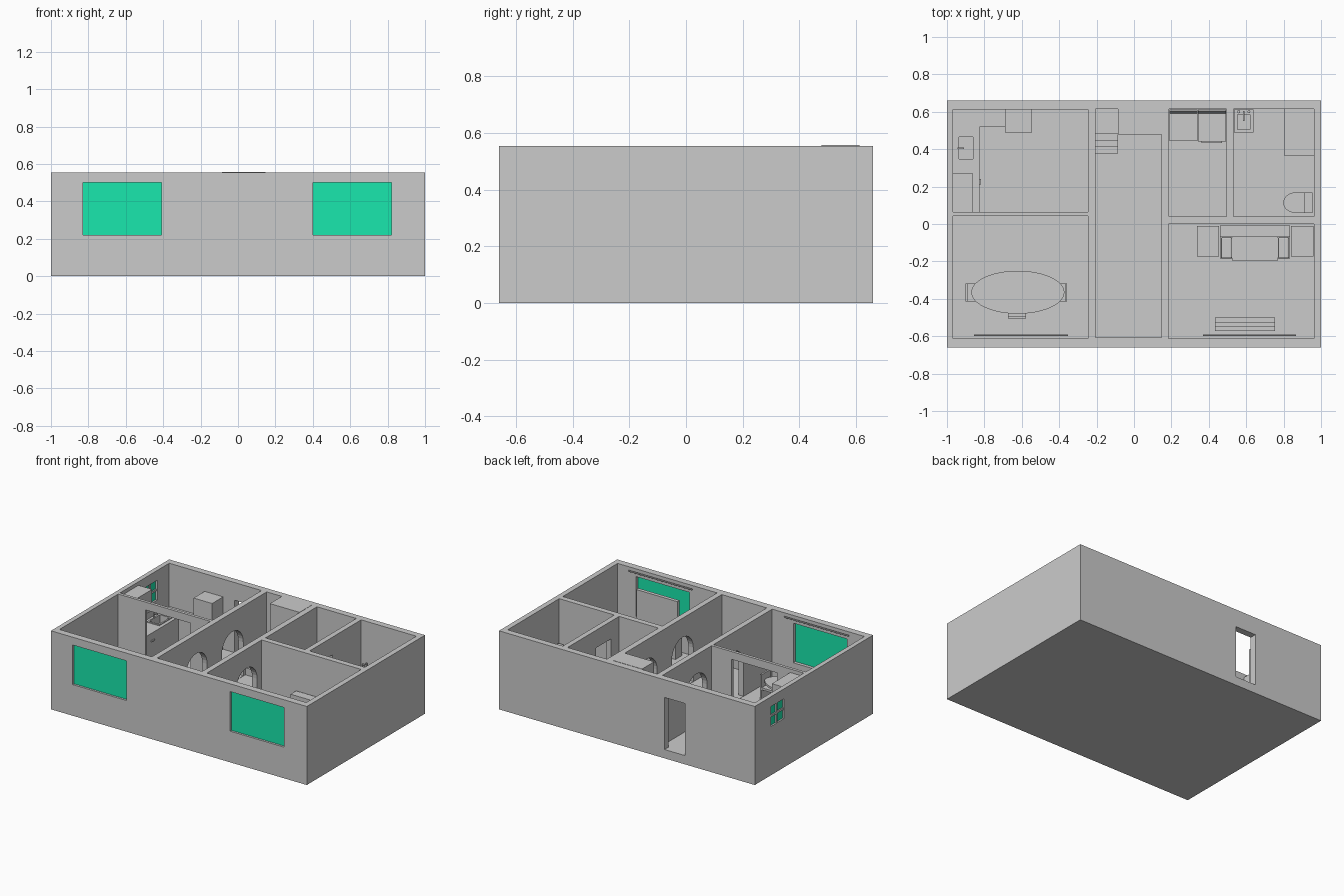
import bpy, bmesh, math
from mathutils import Matrix, Vector

if "Cube" in bpy.data.objects:
    bpy.data.objects.remove(bpy.data.objects["Cube"])

FLOOR, TOP = 0.06, 0.555
glass = bpy.data.materials.new("green_glass")
glass.diffuse_color = (0.01, 0.8, 0.42, 1)
glass.use_nodes = True
glass.node_tree.nodes["Principled BSDF"].inputs["Base Color"].default_value = glass.diffuse_color


def make(name, bm, mat=None):
    bmesh.ops.recalc_face_normals(bm, faces=bm.faces)
    me = bpy.data.meshes.new(name)
    bm.to_mesh(me)
    bm.free()
    ob = bpy.data.objects.new(name, me)
    bpy.context.collection.objects.link(ob)
    if mat:
        me.materials.append(mat)
    return ob


def prism(name, pts, lo, hi, axis='z', mat=None):
    """Extrude a profile along z (points x,y), x (points y,z) or y (points x,z)."""
    at = {'z': lambda a, b, h: (a, b, h), 'x': lambda a, b, h: (h, a, b),
          'y': lambda a, b, h: (a, h, b)}[axis]
    bm = bmesh.new()
    f = bm.faces.new([bm.verts.new(at(a, b, lo)) for a, b in pts])
    r = bmesh.ops.extrude_face_region(bm, geom=[f])
    d = Vector(at(0, 0, hi - lo))
    bmesh.ops.translate(bm, vec=d, verts=[v for v in r['geom'] if isinstance(v, bmesh.types.BMVert)])
    return make(name, bm, mat)


def box(name, x0, x1, y0, y1, z0, z1, mat=None):
    return prism(name, [(x0, y0), (x1, y0), (x1, y1), (x0, y1)], z0, z1, 'z', mat)


def ellipse(cx, cy, rx, ry, n=32, a0=0, a1=2 * math.pi):
    closed = abs(a1 - a0 - 2 * math.pi) < 1e-6
    return [(cx + rx * math.cos(a0 + (a1 - a0) * i / n), cy + ry * math.sin(a0 + (a1 - a0) * i / n))
            for i in range(n if closed else n + 1)]


def round_part(name, pts, lo, hi, axis='z'):
    ob = prism(name, pts, lo, hi, axis)
    bpy.context.view_layer.objects.active = ob
    ob.select_set(True)
    bpy.ops.object.shade_smooth_by_angle()
    ob.select_set(False)
    return ob


def cut(ob, cutters):
    bpy.context.view_layer.objects.active = ob
    for c in cutters:
        c.hide_render = True
        m = ob.modifiers.new("cut", 'BOOLEAN')
        m.operation, m.solver, m.object = 'DIFFERENCE', 'EXACT', c
        bpy.ops.object.modifier_apply(modifier=m.name)
        bpy.data.objects.remove(c)


# House shell with rooms, doorways and windows cut out
shell = box("house_walls", -1, 1, -0.66, 0.66, 0, TOP)
cutters = [box("room_cutter", *r, FLOOR, 1) for r in (
    (-0.967, -0.245, 0.064, 0.613), (-0.967, -0.245, -0.612, 0.043),
    (0.185, 0.963, -0.612, 0.0), (0.187, 0.495, 0.04, 0.615), (0.532, 0.963, 0.04, 0.615))]
cutters.append(prism("hall_cutter", [(-0.206, -0.608), (0.146, -0.608), (0.146, 0.48), (-0.086, 0.48),
                                     (-0.086, 0.615), (-0.206, 0.615)], FLOOR, 1))
for yc in (-0.17, 0.233):
    arch = [(yc - 0.12, FLOOR + .002), (yc + 0.12, FLOOR + .002)] + ellipse(yc, 0.3, 0.12, 0.12, 16, 0, math.pi)
    cutters.append(prism("arch_cutter", arch, -0.3, 0.25, 'x'))
WINDOWS = ((-0.83, -0.41), (0.40, 0.82))
cutters += [box("door_cutter", *d) for d in (
    (-0.455, -0.294, 0.58, 0.7, FLOOR + .002, 0.43),
    (-0.755, -0.40, 0.03, 0.08, FLOOR + .002, 0.50),
    (0.48, 0.55, 0.13, 0.297, FLOOR + .002, 0.43),
    (-1.1, -0.95, 0.336, 0.48, 0.345, 0.485))]
cutters += [box("window_cutter", a, b, -0.7, -0.6, 0.22, 0.50) for a, b in WINDOWS]
cut(shell, cutters)

# Front windows and curtain rods
for a, b in WINDOWS:
    box("front_window_glass", a, b, -0.645, -0.635, 0.22, 0.50, glass)
for a, b in ((-0.856, -0.353), (0.369, 0.866)):
    round_part("curtain_rod", ellipse(-0.595, 0.535, 0.005, 0.005, 12), a, b, 'x')

# Side window with crossed bars
box("side_window_glass", -0.988, -0.98, 0.336, 0.48, 0.345, 0.485, glass)
box("window_bar_upright", -0.997, -0.972, 0.401, 0.415, 0.345, 0.485)
box("window_bar_level", -0.997, -0.972, 0.336, 0.48, 0.408, 0.422)

# Stairs, landing and stair roof
for i, y in enumerate((0.377, 0.412, 0.447)):
    box("stair_step", -0.206, -0.086, y, 0.482, FLOOR, 0.11 + 0.05 * i)
box("stair_landing", -0.206, -0.086, 0.48, 0.615, FLOOR, 0.26)
box("stair_roof", -0.086, 0.146, 0.478, 0.612, 0.54, 0.557)

# Kitchen counter with sink
counter = prism("kitchen_counter", [(-0.967, 0.064), (-0.826, 0.064), (-0.826, 0.518), (-0.69, 0.518),
                                    (-0.69, 0.613), (-0.967, 0.613)], FLOOR, 0.25)
rim = box("kitchen_sink_rim", -0.946, -0.85, 0.334, 0.478, 0.245, 0.256)
for ob in (counter, rim):
    cut(ob, [box("sink_cutter", -0.936, -0.86, 0.347, 0.465, 0.20, 0.3)])
box("kitchen_tap", -0.944, -0.938, 0.402, 0.41, 0.25, 0.29)
box("kitchen_tap_spout", -0.944, -0.91, 0.402, 0.41, 0.284, 0.29)
box("upper_cupboard", -0.967, -0.86, 0.064, 0.27, 0.38, 0.53)
box("counter_handle", -0.828, -0.818, 0.21, 0.24, 0.19, 0.20)
box("fridge", -0.69, -0.545, 0.49, 0.613, FLOOR, 0.43)

# Dining table
round_part("table_top", ellipse(-0.621, -0.365, 0.249, 0.115, 48), 0.18, 0.195)
round_part("table_column", ellipse(-0.621, -0.365, 0.025, 0.025), 0.075, 0.18)
round_part("table_foot", ellipse(-0.621, -0.365, 0.1, 0.06), FLOOR, 0.075)


# Dining chairs: local frame has its back at y = 0, seat towards +y
def chair(x, y, angle):
    parts = [box("chair_back", -0.048, 0.048, 0, 0.012, FLOOR, 0.237),
             box("chair_seat", -0.048, 0.048, 0.012, 0.1, 0.13, 0.145)]
    parts += [box("chair_leg", s * 0.041 - 0.006, s * 0.041 + 0.006, 0.086, 0.098, FLOOR, 0.13) for s in (-1, 1)]
    for p in parts:
        p.matrix_world = Matrix.Translation((x, y, 0)) @ Matrix.Rotation(angle, 4, 'Z')


chair(-0.902, -0.366, -math.pi / 2)
chair(-0.357, -0.366, math.pi / 2)
chair(-0.626, -0.505, 0)

# Laundry machines
for x, front in ((0.19, 0.445), (0.342, 0.44)):
    box("laundry_machine", x, x + 0.15, front, 0.613, FLOOR, 0.24)
    prism("laundry_panel", [(0.59, 0.24), (0.613, 0.24), (0.613, 0.285), (0.603, 0.285)], x, x + 0.15, 'x')
box("dryer_door", 0.362, 0.47, 0.433, 0.442, 0.10, 0.21)

# Bathroom sink cabinet
vanity = box("bathroom_sink", 0.535, 0.638, 0.49, 0.613, FLOOR, 0.235)
cut(vanity, [box("basin_cutter", 0.553, 0.62, 0.505, 0.585, 0.2, 0.3)])
box("bathroom_tap", 0.583, 0.591, 0.594, 0.604, 0.235, 0.27)
box("bathroom_tap_spout", 0.583, 0.591, 0.55, 0.6, 0.264, 0.27)
for x in (0.56, 0.614):
    round_part("tap_knob", ellipse(x, 0.6, 0.008, 0.008, 12), 0.235, 0.255)

# Bathroom cabinet and toilet
box("bathroom_cabinet", 0.802, 0.963, 0.365, 0.615, FLOOR, 0.355)
box("toilet_tank", 0.91, 0.955, 0.06, 0.168, 0.13, 0.25)
seat = ellipse(0.865, 0.114, 0.067, 0.055, 20, math.pi / 2, 1.5 * math.pi)
round_part("toilet_seat", [(0.91, 0.169)] + seat + [(0.91, 0.059)], 0.14, 0.155)
round_part("toilet_bowl", ellipse(0.872, 0.114, 0.06, 0.045), 0.1, 0.14)
box("toilet_base", 0.84, 0.95, 0.085, 0.143, FLOOR, 0.13)

# Sofa and end tables
box("sofa_base", 0.46, 0.835, -0.185, -0.01, FLOOR, 0.13)
box("sofa_cushion", 0.525, 0.77, -0.195, -0.07, 0.13, 0.155)
box("sofa_back", 0.46, 0.835, -0.07, -0.008, 0.13, 0.272)
for a, b in ((0.465, 0.525), (0.77, 0.83)):
    arm = box("sofa_arm", a, b, -0.185, -0.07, 0.13, 0.2)
    bev = arm.modifiers.new("soft_edge", 'BEVEL')
    bev.width, bev.segments = 0.008, 2
for a, b in ((0.337, 0.455), (0.84, 0.96)):
    box("end_table", a, b, -0.175, -0.01, FLOOR, 0.17)

# Television on its stand
box("television_stand", 0.433, 0.754, -0.572, -0.5, FLOOR, 0.2)
box("television", 0.433, 0.754, -0.548, -0.523, 0.2, 0.46)
